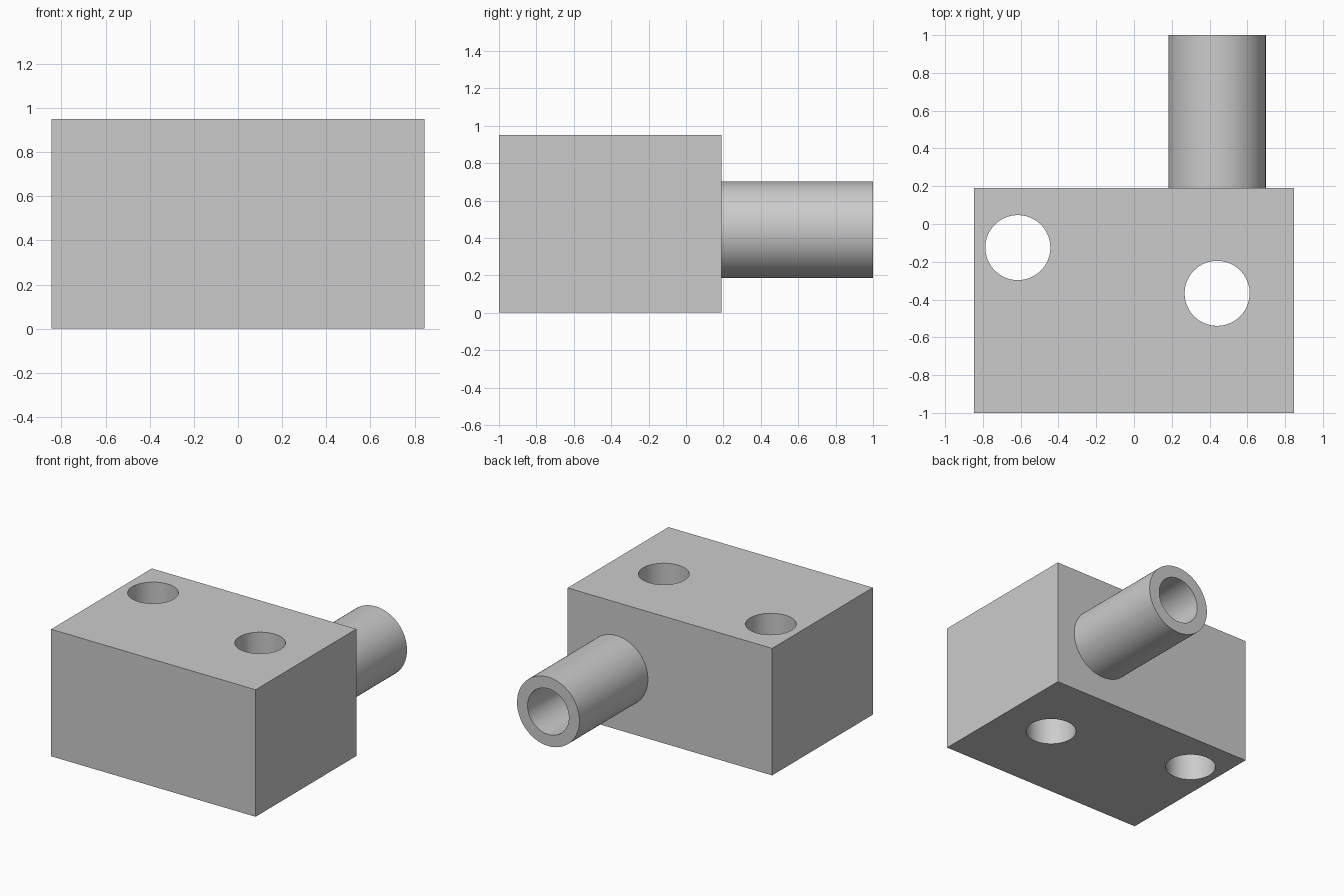
import bpy
import math

if "Cube" in bpy.data.objects:
    bpy.data.objects.remove(bpy.data.objects["Cube"], do_unlink=True)

grey = bpy.data.materials.new("light grey")
grey.use_nodes = True
colour = (0.6, 0.6, 0.6, 1)
grey.diffuse_color = colour
grey.node_tree.nodes["Principled BSDF"].inputs["Base Color"].default_value = colour

HALF_X, HEIGHT, FRONT, BACK, PIPE_END = 0.846, 0.95, -1.0, 0.19, 1.0
PIPE_X, PIPE_Z, PIPE_R, BORE_R = 0.44, 0.443, 0.258, 0.172
PORT_Y = -0.367


def cylinder(name, radius, start, end, axis, a, b):
    """Cylinder along z at (x, y) = (a, b), or along y at (x, z) = (a, b)."""
    mid = (start + end) / 2
    place = (a, b, mid) if axis == "z" else (a, mid, b)
    turn = (0, 0, 0) if axis == "z" else (math.pi / 2, 0, 0)
    bpy.ops.mesh.primitive_cylinder_add(vertices=96, radius=radius, depth=end - start,
                                        location=place, rotation=turn)
    obj = bpy.context.object
    obj.name = name
    obj.data.materials.append(grey)
    return obj


# Solid block
bpy.ops.mesh.primitive_cube_add(size=1, location=(0, (FRONT + BACK) / 2, HEIGHT / 2))
block = bpy.context.object
block.name = "manifold_block"
block.scale = (2 * HALF_X, BACK - FRONT, HEIGHT)
bpy.ops.object.transform_apply(location=True, rotation=True, scale=True)
block.data.materials.append(grey)

# Pipe joined on, two vertical holes, and a bore leading from the pipe into one hole
tools = [
    (cylinder("pipe", PIPE_R, BACK - 0.1, PIPE_END, "y", PIPE_X, PIPE_Z), "UNION"),
    (cylinder("mounting_hole", BORE_R, -0.2, HEIGHT + 0.2, "z", -0.615, -0.125), "DIFFERENCE"),
    (cylinder("port_hole", BORE_R, -0.2, HEIGHT + 0.2, "z", PIPE_X, PORT_Y), "DIFFERENCE"),
    (cylinder("pipe_bore", BORE_R - 0.001, PORT_Y, PIPE_END + 0.2, "y", PIPE_X, PIPE_Z), "DIFFERENCE"),
]
for tool, operation in tools:
    tool.hide_render = True
    mod = block.modifiers.new(tool.name, "BOOLEAN")
    mod.operation = operation
    mod.solver = "EXACT"
    mod.object = tool

# Bake the cuts, drop the helpers, smooth the round walls
bpy.ops.object.select_all(action="DESELECT")
block.select_set(True)
bpy.context.view_layer.objects.active = block
bpy.ops.object.convert(target="MESH")
for tool, operation in tools:
    bpy.data.objects.remove(tool, do_unlink=True)
bpy.ops.object.shade_smooth_by_angle(angle=math.radians(30))
